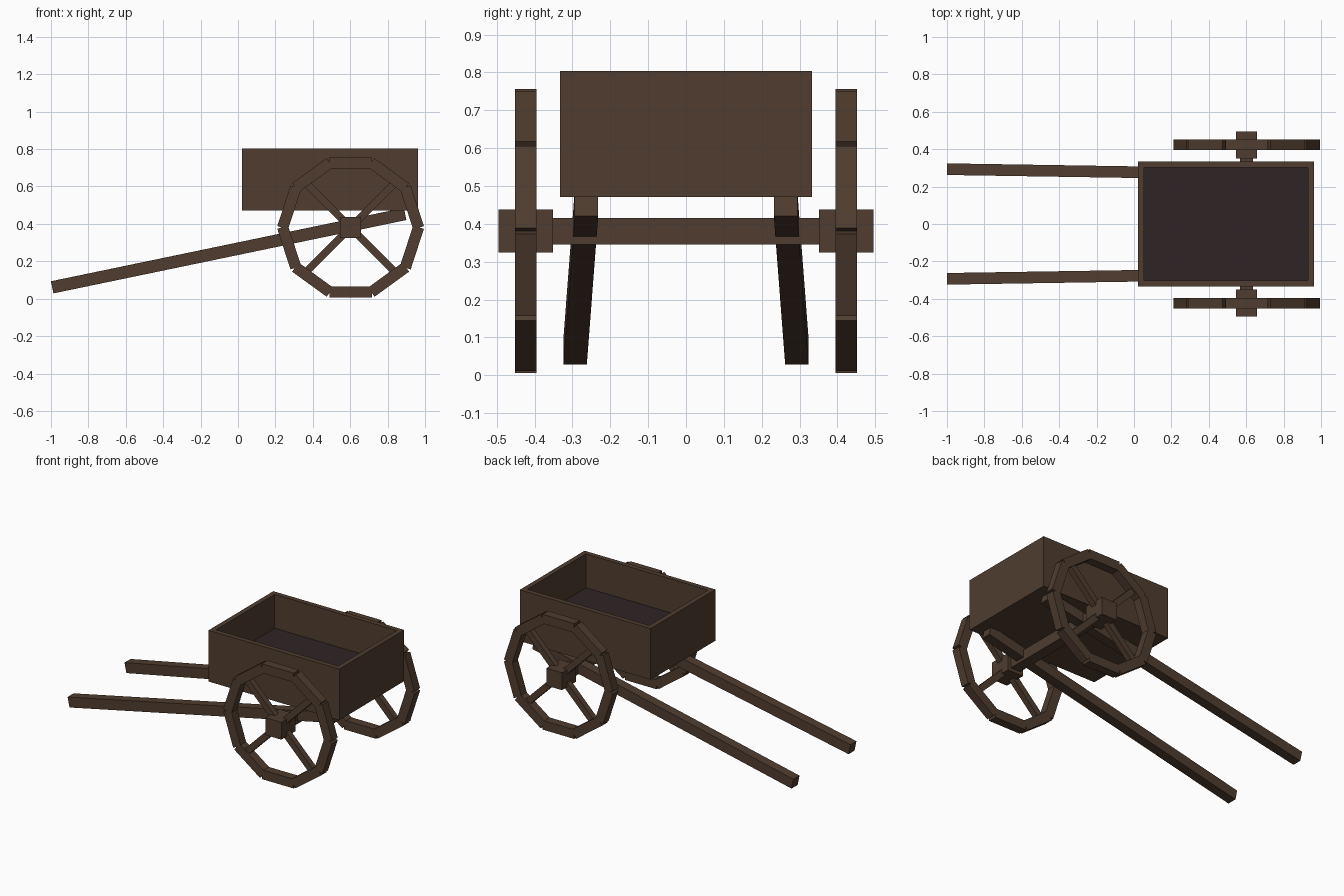
import bpy, bmesh, math
from mathutils import Vector, Matrix

cube = bpy.data.objects.get("Cube")
if cube:
    bpy.data.objects.remove(cube, do_unlink=True)


def material(name, colour):
    m = bpy.data.materials.new(name)
    m.use_nodes = True
    m.diffuse_color = (*colour, 1)
    m.node_tree.nodes["Principled BSDF"].inputs["Base Color"].default_value = (*colour, 1)
    return m


wood = material("brown wood", (0.080, 0.046, 0.028))
dark = material("dark floor", (0.027, 0.017, 0.018))


def add_box(bm, size, matrix):
    """Add a box of the given size, placed by a matrix."""
    scale = Matrix.Diagonal((*size, 1))
    return bmesh.ops.create_cube(bm, size=1, matrix=matrix @ scale)["verts"]


def finish(bm, name, *materials):
    mesh = bpy.data.meshes.new(name)
    bmesh.ops.recalc_face_normals(bm, faces=bm.faces)
    bm.to_mesh(mesh)
    bm.free()
    for m in materials:
        mesh.materials.append(m)
    obj = bpy.data.objects.new(name, mesh)
    bpy.context.collection.objects.link(obj)
    return obj


# Open cart bed with a sunken dark floor
bm = bmesh.new()
add_box(bm, (0.942, 0.666, 0.333), Matrix.Translation((0.492, 0, 0.637)))
bm.normal_update()
top = max(bm.faces, key=lambda f: f.calc_center_median().z)
bmesh.ops.inset_region(bm, faces=[top], thickness=0.045)
sunk = bmesh.ops.extrude_face_region(bm, geom=[top])["geom"]
bmesh.ops.translate(bm, vec=(0, 0, -0.22),
                    verts=[v for v in sunk if isinstance(v, bmesh.types.BMVert)])
for face in sunk:
    if isinstance(face, bmesh.types.BMFace):
        face.material_index = 1
if top.is_valid:
    bmesh.ops.delete(bm, geom=[top], context='FACES_ONLY')
finish(bm, "cart_bed", wood, dark)

# Axle
HUB_X, HUB_Z, WHEEL_Y = 0.602, 0.381, 0.423
bm = bmesh.new()
add_box(bm, (0.07, 0.72, 0.07), Matrix.Translation((HUB_X, 0, HUB_Z)))
finish(bm, "axle", wood)

# Wheels: ten rim blocks, four diagonal spokes and a square hub
APOTHEM, RIM = 0.375, 0.06
for side, label in ((-1, "right"), (1, "left")):
    centre = Matrix.Translation((HUB_X, side * WHEEL_Y, HUB_Z))

    bm = bmesh.new()
    for i in range(10):
        turn = Matrix.Rotation(math.tau * i / 10, 4, 'Y')
        add_box(bm, (0.228, 0.057, RIM),
                centre @ turn @ Matrix.Translation((0, 0, APOTHEM - RIM / 2)))
    finish(bm, label + "_wheel_rim", wood)

    bm = bmesh.new()
    for i in range(4):
        turn = Matrix.Rotation(math.pi / 4 + math.pi / 2 * i, 4, 'Y')
        add_box(bm, (0.04, 0.038, 0.31), centre @ turn @ Matrix.Translation((0, 0, 0.18)))
    finish(bm, label + "_wheel_spokes", wood)

    bm = bmesh.new()
    add_box(bm, (0.113, 0.144, 0.113), centre)
    finish(bm, label + "_wheel_hub", wood)

# Pulling shafts, sloping down and spreading slightly outwards
for side, label in ((-1, "right"), (1, "left")):
    start = Vector((-0.993, side * 0.293, 0.061))
    end = Vector((0.893, side * 0.263, 0.453))
    along = (end - start).normalized()
    across = Vector((0, 0, 1)).cross(along).normalized()
    up = along.cross(across)
    frame = Matrix((along, across, up)).transposed().to_4x4()
    frame.translation = (start + end) / 2
    bm = bmesh.new()
    add_box(bm, ((end - start).length, 0.062, 0.066), frame)
    finish(bm, label + "_shaft", wood)
